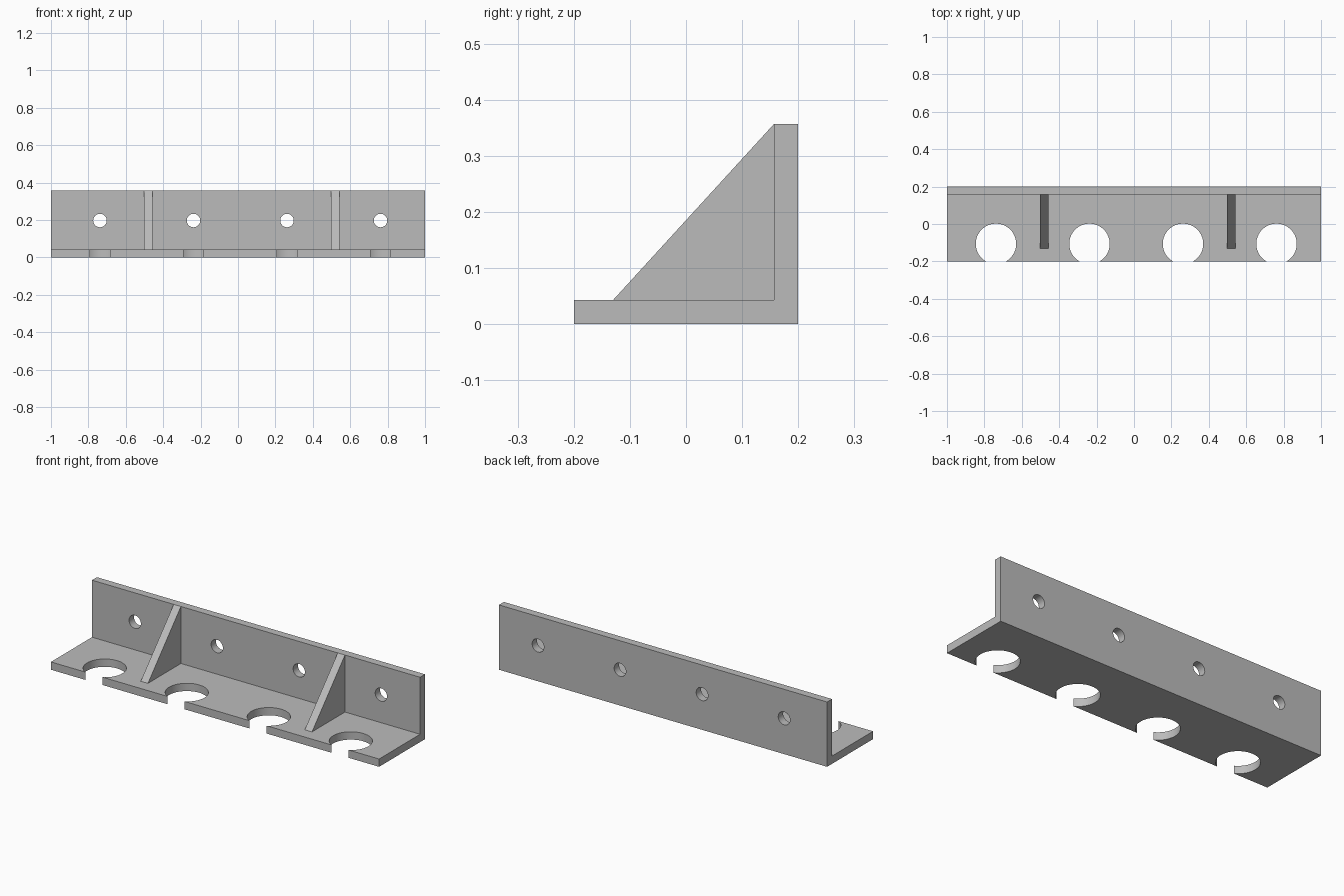
import bpy
import bmesh
from math import radians
from mathutils import Matrix, Vector

cube = bpy.data.objects.get("Cube")
if cube:
    bpy.data.objects.remove(cube, do_unlink=True)

THICK = 0.043
DEPTH, HEIGHT = 0.2, 0.357          # half depth, full height
WALL_Y = DEPTH - THICK
HOLE_XS = [-0.738 + 0.5 * i for i in range(4)]

grey = bpy.data.materials.new("light_grey")
grey.use_nodes = True
grey.diffuse_color = (0.5, 0.5, 0.5, 1)
grey.node_tree.nodes["Principled BSDF"].inputs["Base Color"].default_value = (0.5, 0.5, 0.5, 1)


def finish(name, bm):
    bmesh.ops.recalc_face_normals(bm, faces=bm.faces)
    mesh = bpy.data.meshes.new(name)
    bm.to_mesh(mesh)
    bm.free()
    mesh.materials.append(grey)
    obj = bpy.data.objects.new(name, mesh)
    bpy.context.collection.objects.link(obj)
    return obj


def extrude_profile(name, profile, x, width):
    """Extrude a (y, z) outline along x, centred on the given x."""
    bm = bmesh.new()
    face = bm.faces.new([bm.verts.new((x - width / 2, y, z)) for y, z in profile])
    moved = bmesh.ops.extrude_face_region(bm, geom=[face])["geom"]
    verts = [v for v in moved if isinstance(v, bmesh.types.BMVert)]
    bmesh.ops.translate(bm, verts=verts, vec=Vector((width, 0, 0)))
    return finish(name, bm)


def cutter_row(name, radius, length, y, z, tilt):
    """One cylinder per hole position, all in a single cutter."""
    bm = bmesh.new()
    for x in HOLE_XS:
        matrix = Matrix.Translation((x, y, z)) @ Matrix.Rotation(tilt, 4, "X")
        bmesh.ops.create_cone(bm, cap_ends=True, segments=64, radius1=radius,
                              radius2=radius, depth=length, matrix=matrix)
    obj = finish(name, bm)
    obj.hide_render = True
    return obj


# L-shaped bracket: shelf and back wall in one piece
bracket = extrude_profile("bracket", [
    (-DEPTH, 0), (DEPTH, 0), (DEPTH, HEIGHT),
    (WALL_Y, HEIGHT), (WALL_Y, THICK), (-DEPTH, THICK)], 0, 2)

# Open-fronted holder holes in the shelf, screw holes in the wall
cutters = [
    cutter_row("holder_hole_cutter", 0.108, 0.2, -0.106, THICK / 2, 0),
    cutter_row("screw_hole_cutter", 0.036, 0.2, DEPTH - THICK / 2, 0.197, radians(90)),
]
bpy.context.view_layer.objects.active = bracket
for cutter in cutters:
    mod = bracket.modifiers.new(cutter.name, "BOOLEAN")
    mod.operation = "DIFFERENCE"
    mod.solver = "EXACT"
    mod.object = cutter
    bpy.ops.object.modifier_apply(modifier=mod.name)
for cutter in cutters:
    bpy.data.objects.remove(cutter, do_unlink=True)

# Smooth hole walls, crisp plate edges
bpy.ops.object.select_all(action="DESELECT")
bracket.select_set(True)
bpy.ops.object.shade_smooth_by_angle(angle=radians(30))

# Triangular stiffening ribs
for name, x in (("right_rib", -0.48), ("left_rib", 0.52)):
    extrude_profile(name, [(-0.13, THICK), (WALL_Y, THICK), (WALL_Y, HEIGHT)], x, 0.044)
